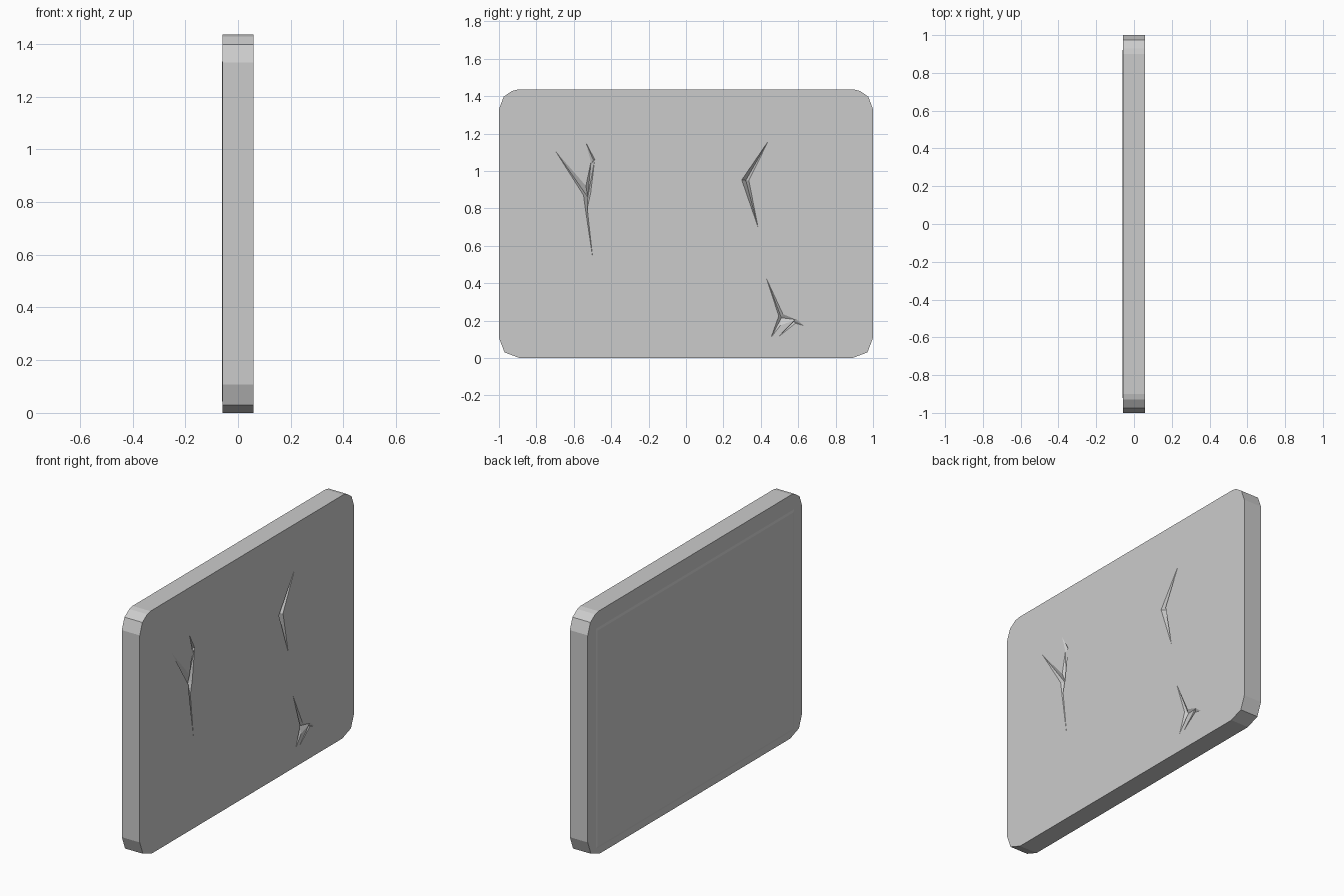
import bpy, bmesh

if "Cube" in bpy.data.objects:
    bpy.data.objects.remove(bpy.data.objects["Cube"])

FACE = 0.0585      # half thickness of the slab


def mesh_object(name, verts, faces):
    mesh = bpy.data.meshes.new(name)
    bm = bmesh.new()
    vs = [bm.verts.new(v) for v in verts]
    for f in faces:
        bm.faces.new([vs[i] for i in f])
    bmesh.ops.recalc_face_normals(bm, faces=bm.faces)
    bm.to_mesh(mesh)
    bm.free()
    ob = bpy.data.objects.new(name, mesh)
    bpy.context.collection.objects.link(ob)
    return ob


def loft(name, rings):
    """Close a stack of equal (x, outline) rings into a solid."""
    n = len(rings[0][1])
    verts = [(x, y, z) for x, outline in rings for y, z in outline]
    faces = [range(n), range(n * (len(rings) - 1), n * len(rings))]
    for r in range(len(rings) - 1):
        for i in range(n):
            j = (i + 1) % n
            faces.append((r*n + i, r*n + j, r*n + n + j, r*n + n + i))
    return mesh_object(name, verts, faces)


# Rounded slab outline, right half mirrored to the left
half = [(0.89, 0), (0.97, 0.03), (1, 0.108), (1, 1.33), (0.975, 1.397), (0.93, 1.428), (0.90, 1.435)]
outline = half + [(-y, z) for y, z in reversed(half)]
slab = loft("slab", [(-FACE, outline), (FACE, outline)])


# Thin raised panel on the back with a sloped edge
def rect(w, lo, hi):
    return [(-w, lo), (w, lo), (w, hi), (-w, hi)]


loft("back_panel", [(-0.05, rect(0.925, 0.04, 1.34)), (-FACE, rect(0.925, 0.04, 1.34)),
                    (-0.0615, rect(0.915, 0.05, 1.325))])

# Shallow cracks: outline on the front face, with a deep point as centre
cracks = [
    ((0.32, 0.95), [(0.44, 1.16), (0.298, 0.952), (0.385, 0.70), (0.336, 0.95)], 0.03),
    ((-0.525, 0.86), [(-0.70, 1.11), (-0.548, 0.87), (-0.54, 0.81), (-0.498, 0.53),
                      (-0.528, 0.80), (-0.51, 0.88), (-0.488, 1.06), (-0.508, 1.05),
                      (-0.535, 0.92)], 0.02),
    ((-0.495, 1.058), [(-0.538, 1.157), (-0.506, 1.04), (-0.487, 1.06)], 0.01),
    ((0.51, 0.215), [(0.43, 0.425), (0.496, 0.225), (0.455, 0.11), (0.505, 0.175),
                     (0.59, 0.205), (0.518, 0.235)], 0.015),
    ((0.575, 0.195), [(0.49, 0.11), (0.585, 0.186), (0.63, 0.173), (0.588, 0.21)], 0.012),
]
for centre, pts, depth in cracks:
    n = len(pts)
    verts = [(FACE, y, z) for y, z in pts]
    verts += [(FACE - depth, *centre), (FACE + depth, *centre)]
    faces = [(i, (i + 1) % n, n + k) for i in range(n) for k in (0, 1)]
    cutter = mesh_object("crack_cutter", verts, faces)
    cutter.hide_render = True
    bpy.context.view_layer.objects.active = slab
    mod = slab.modifiers.new("crack", 'BOOLEAN')
    mod.operation, mod.solver, mod.object = 'DIFFERENCE', 'EXACT', cutter
    bpy.ops.object.modifier_apply(modifier=mod.name)
    bpy.data.objects.remove(cutter)
